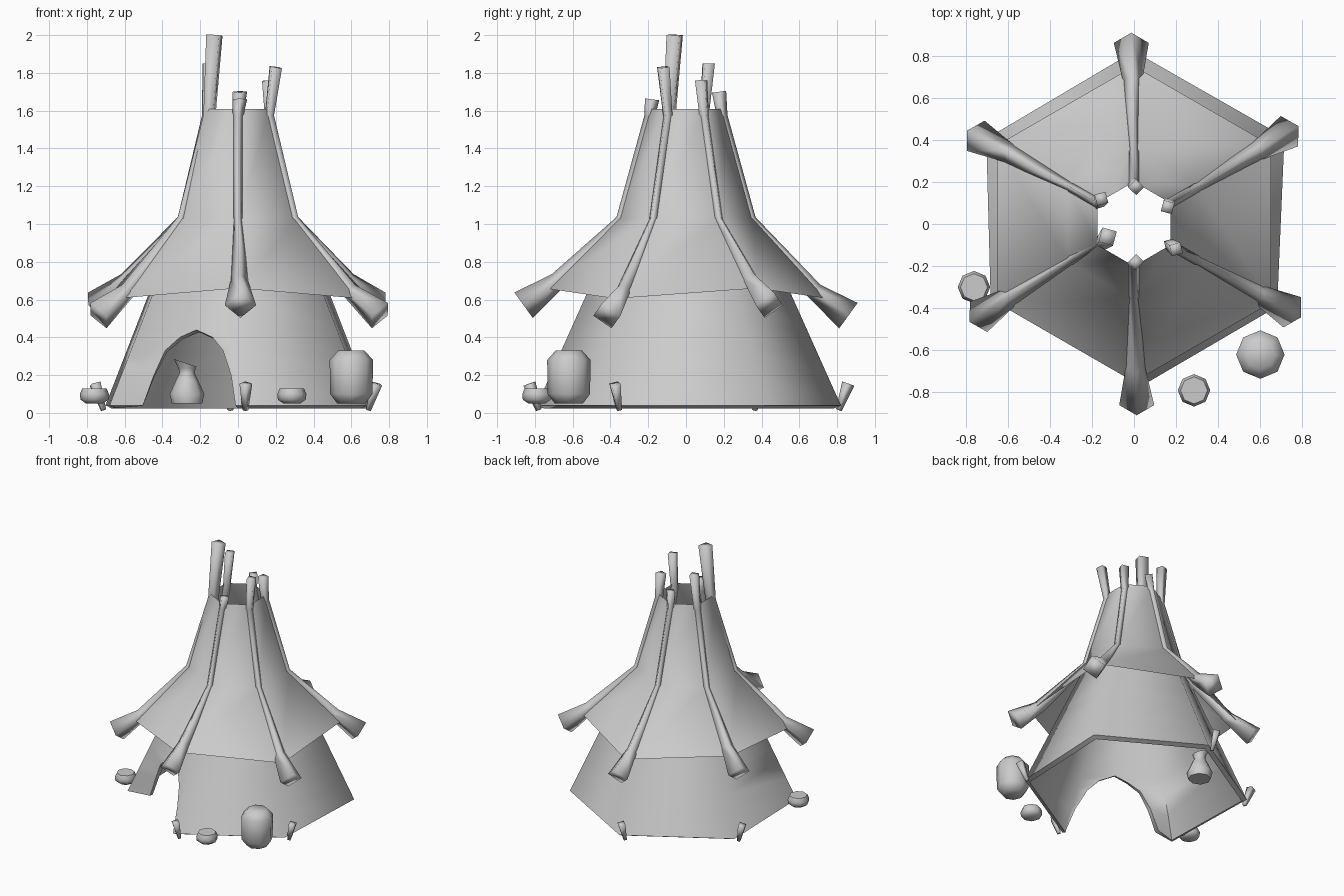
import bpy, bmesh, math
from mathutils import Vector

if "Cube" in bpy.data.objects:
    bpy.data.objects.remove(bpy.data.objects["Cube"], do_unlink=True)

grey = bpy.data.materials.new("plain_grey")
grey.use_nodes = True
grey.diffuse_color = (0.6, 0.6, 0.6, 1)
grey.node_tree.nodes["Principled BSDF"].inputs["Base Color"].default_value = (0.6, 0.6, 0.6, 1)

ANGLES = [math.radians(-90 + 60 * i) for i in range(6)]


def polar(r, a, z):
    return Vector((r * math.cos(a), r * math.sin(a), z))


def finish(bm, name, thickness=0, sharp=70):
    bmesh.ops.remove_doubles(bm, verts=bm.verts, dist=0.0005)
    bmesh.ops.recalc_face_normals(bm, faces=bm.faces)
    if thickness:
        bmesh.ops.solidify(bm, geom=bm.faces[:], thickness=thickness)
        bmesh.ops.recalc_face_normals(bm, faces=bm.faces)
    me = bpy.data.meshes.new(name)
    bm.to_mesh(me)
    bm.free()
    me.materials.append(grey)
    for p in me.polygons:
        p.use_smooth = True
    me.set_sharp_from_angle(angle=math.radians(sharp))
    ob = bpy.data.objects.new(name, me)
    bpy.context.collection.objects.link(ob)
    return ob


def quad(bm, pts):
    bm.faces.new([bm.verts.new(p) for p in pts])


def loft(bm, rings, caps=True):
    # Skin a list of closed rings
    loops = [[bm.verts.new(p) for p in ring] for ring in rings]
    for lo, hi in zip(loops, loops[1:]):
        n = len(lo)
        for i in range(n):
            j = (i + 1) % n
            bm.faces.new((lo[i], lo[j], hi[j], hi[i]))
    if caps:
        bm.faces.new(loops[0])
        bm.faces.new(loops[-1])


def lathe(name, x, y, profile, lean=0.0, sides=8):
    # Turned vessel; lean slants the last ring into a spout
    rings = []
    for k, (r, z) in enumerate(profile):
        s = lean if k == len(profile) - 1 else 0
        ring = [polar(r, math.tau * i / sides, z) for i in range(sides)]
        rings.append([Vector((x + p.x - s * 0.5, y + p.y, z - s * p.x / r)) for p in ring])
    bm = bmesh.new()
    loft(bm, rings)
    return finish(bm, name, sharp=60)


def pole(name, points, radii, angle):
    # Four-sided flared beam along a path, kept square to the tent radius
    side = Vector((-math.sin(angle), math.cos(angle), 0))
    rings = []
    for k, (p, r) in enumerate(zip(points, radii)):
        d = (points[min(k + 1, len(points) - 1)] - points[max(k - 1, 0)]).normalized()
        up = side.cross(d).normalized()
        rings.append([p + side * r, p + up * r, p - side * r, p - up * r])
    bm = bmesh.new()
    loft(bm, rings)
    return finish(bm, name, sharp=100)


# Flared upper roof, open at the top, with every second corner drooping
DROOP = [0, 0.055, 0, 0.055, 0, 0.055]
bm = bmesh.new()
loft(bm, [[polar(0.75, a, 0.66 - d) for a, d in zip(ANGLES, DROOP)],
          [polar(0.36, a, 1.03) for a in ANGLES],
          [polar(0.2, a, 1.61) for a in ANGLES]], caps=False)
finish(bm, "roof_cover")

# Lower wall with a doorway in one panel: (height, arch right, arch left, fold of left flap)
BASE = [0.79, 0.785, 0.825, 0.82, 0.81, 0.785]
ROWS = [(0.04, 0.02, 0.74, 0.13), (0.2, 0.06, 0.72, 0.08), (0.33, 0.14, 0.68, 0.03),
        (0.4, 0.25, 0.57, 0), (0.44, 0.42, 0.42, 0), (0.62, 0.42, 0.42, 0),
        (0.94, 0.42, 0.42, 0)]


def wall_point(i, u, z, fold=0):
    shrink = 0.448 * (z - 0.04)
    corner = polar(BASE[i] - shrink, ANGLES[i], z)
    p = corner.lerp(polar(BASE[i - 1] - shrink, ANGLES[i - 1], z), u)
    return p + Vector((0, fold, 0))


bm = bmesh.new()
for (z0, r0, l0, f0), (z1, r1, l1, f1) in zip(ROWS, ROWS[1:]):
    for i in range(6):
        if i == 0:
            quad(bm, [wall_point(i, 0, z0), wall_point(i, r0, z0),
                      wall_point(i, r1, z1), wall_point(i, 0, z1)])
            quad(bm, [wall_point(i, l0, z0, f0), wall_point(i, 1, z0),
                      wall_point(i, 1, z1), wall_point(i, l1, z1, f1)])
        else:
            quad(bm, [wall_point(i, 0, z0), wall_point(i, 1, z0),
                      wall_point(i, 1, z1), wall_point(i, 0, z1)])
finish(bm, "lower_wall", 0.035)

# Poles running out under the roof corners, each with a tip above the smoke hole
TIPS = [(0.01, -0.18, 1.66), (0.2, -0.12, 1.83), (0.16, 0.08, 1.76),
        (0.01, 0.175, 1.7), (-0.155, 0.12, 1.85), (-0.125, -0.06, 2.0)]
for i, (a, d, tip) in enumerate(zip(ANGLES, DROOP, TIPS)):
    thick = 0.05 if i == 5 else 0.038
    pole(f"roof_pole_{i + 1}",
         [polar(0.86, a + 0.015, 0.57 - d), polar(0.68, a + 0.01, 0.7 - d),
          polar(0.347, a, 1.025), polar(0.175 if i == 5 else 0.192, a, 1.57), Vector(tip)],
         [0.083, 0.046, 0.024, thick * 0.75, thick], a)

# Ground pegs beside four of the wall corners
for n, i in enumerate((0, 1, 3, 4)):
    a = ANGLES[i] + 0.05
    pole(f"ground_peg_{n + 1}",
         [polar(BASE[i] - 0.01, a, 0.015), polar(BASE[i] + 0.04, a, 0.155)],
         [0.016, 0.034], a)

# Pots, bowls and jug
lathe("storage_pot", 0.6, -0.62,
      [(0.075, 0.05), (0.112, 0.1), (0.115, 0.28), (0.07, 0.33)])
BOWL = [(0.045, 0.05), (0.074, 0.07), (0.077, 0.1), (0.064, 0.13)]
lathe("front_bowl", 0.285, -0.79, BOWL)
lathe("side_bowl", -0.76, -0.3, BOWL)
lathe("jug", -0.27, 0.4,
      [(0.08, 0.05), (0.092, 0.1), (0.06, 0.17), (0.04, 0.21), (0.045, 0.235), (0.06, 0.265)],
      lean=0.02)
